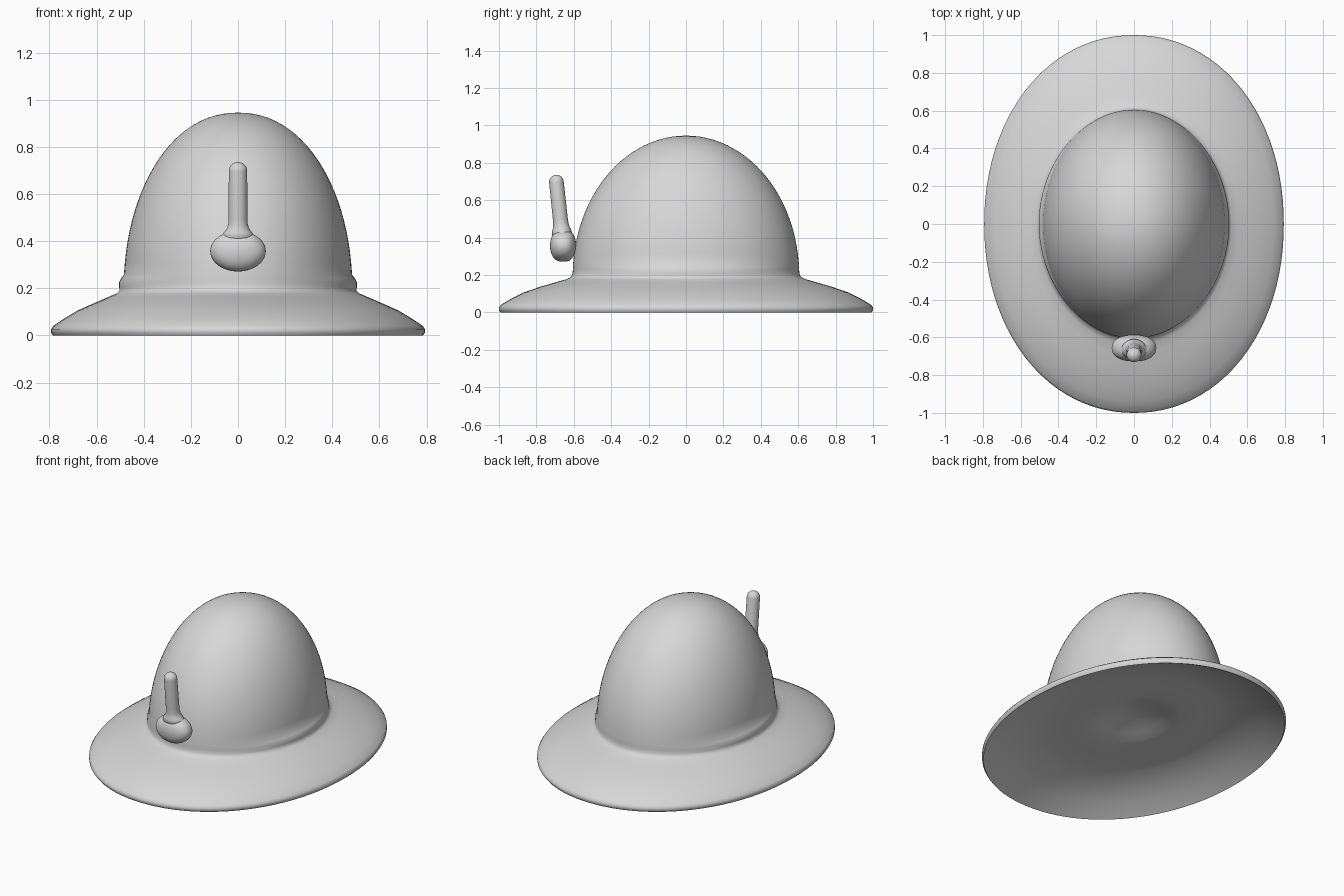
import bpy, bmesh, math
from mathutils import Matrix, Vector

if "Cube" in bpy.data.objects:
    bpy.data.objects.remove(bpy.data.objects["Cube"])

grey = bpy.data.materials.new("plain grey")
grey.diffuse_color = (0.68, 0.68, 0.68, 1)
grey.use_nodes = True
grey.node_tree.nodes["Principled BSDF"].inputs["Base Color"].default_value = grey.diffuse_color


def lathe(name, rings, segs, matrix=None, angle=40):
    """Skin oval rings (rx, ry, z, fullness, side bulge); rx = 0 makes a pole."""
    bm = bmesh.new()
    loops = []
    for rx, ry, z, *extra in rings:
        n, bulge = (extra + [2, 0])[:2] if len(extra) != 1 else (extra[0], 0)
        if rx == 0:
            loops.append([bm.verts.new((0, 0, z))] * segs)
            continue
        loop = []
        for i in range(segs):
            c, s = math.cos(2 * math.pi * i / segs), math.sin(2 * math.pi * i / segs)
            k = (abs(c) ** n + abs(s) ** n) ** (-1 / n)
            loop.append(bm.verts.new((rx * c * k + bulge * c ** 3, ry * s * k, z)))
        loops.append(loop)
    for a, b in zip(loops, loops[1:]):
        for i in range(segs):
            j = (i + 1) % segs
            bm.faces.new(list(dict.fromkeys((a[i], a[j], b[j], b[i]))))
    if matrix:
        bm.transform(matrix)
    bmesh.ops.recalc_face_normals(bm, faces=bm.faces[:])
    mesh = bpy.data.meshes.new(name)
    bm.to_mesh(mesh)
    bm.free()
    mesh.materials.append(grey)
    obj = bpy.data.objects.new(name, mesh)
    bpy.context.collection.objects.link(obj)
    bpy.context.view_layer.objects.active = obj
    obj.select_set(True)
    bpy.ops.object.shade_smooth_by_angle(angle=math.radians(angle))
    obj.select_set(False)
    return obj


# Helmet shell: hollowed underside with centre dimple, brim, collar, domed crown
full = 2.08
underside = [(0, 0, 0.195), (0.08, 0.10, 0.187), (0.16, 0.20, 0.162), (0.22, 0.27, 0.145),
             (0.25, 0.31, 0.14), (0.36, 0.45, 0.138), (0.47, 0.59, 0.136),
             (0.51, 0.645, 0.128), (0.56, 0.71, 0.115, full), (0.62, 0.79, 0.092, full),
             (0.70, 0.89, 0.055, full), (0.77, 0.972, 0.010, full)]
brim = [(0.785, 0.992, 0.0, full), (0.793, 1.0, 0.012, full), (0.793, 1.0, 0.026, full),
        (0.784, 0.99, 0.040, full), (0.74, 0.94, 0.070, full), (0.68, 0.87, 0.106, full),
        (0.61, 0.78, 0.137, full), (0.55, 0.69, 0.163, 2.04), (0.515, 0.637, 0.178)]
collar = [(0.493, 0.615, 0.189, 2, 0.010), (0.486, 0.607, 0.205, 2, 0.018),
          (0.485, 0.605, 0.225, 2, 0.019), (0.485, 0.605, 0.242, 2, 0.011),
          (0.484, 0.604, 0.258, 2, 0.0)]
crown = []
for i in range(1, 25):
    t = math.radians(5 + 85 * i / 24)
    r = math.cos(t) if i < 24 else 0
    crown.append((0.485 * r ** 0.94, 0.605 * r, 0.20 + 0.745 * math.sin(t)))
lathe("helmet_shell", underside + brim + collar + crown, 96, angle=80)

# Rounded knob on the front of the crown, boxier from the side than from the front
knob = []
for i in range(25):
    t = math.radians(-90 + 7.5 * i)
    r = math.cos(t) if 0 < i < 24 else 0
    knob.append((0.118 * r, 0.070 * r ** 0.75, 0.086 * math.sin(t), 2.3))
lathe("front_knob", knob, 40, Matrix.Translation((0, -0.657, 0.357)), angle=80)

# Upright peg with flared foot and round tip, leaning slightly forward
base, tip = Vector((0, -0.657, 0.36)), Vector((0, -0.697, 0.735))
length = (tip - base).length
peg = [(0, 0, 0), (0.072, 0.055, 0.06), (0.056, 0.050, 0.082), (0.046, 0.044, 0.097),
       (0.041, 0.041, 0.115), (0.040, 0.040, 0.14), (0.039, 0.039, length - 0.038)]
for i in range(1, 9):
    t = math.radians(90 * i / 8)
    r = 0.039 * math.cos(t) if i < 8 else 0
    peg.append((r, r, length - 0.038 + 0.038 * math.sin(t)))
lean = Matrix.Rotation(math.atan2(base.y - tip.y, tip.z - base.z), 4, 'X')
lathe("front_peg", peg, 32, Matrix.Translation(base) @ lean, angle=80)
